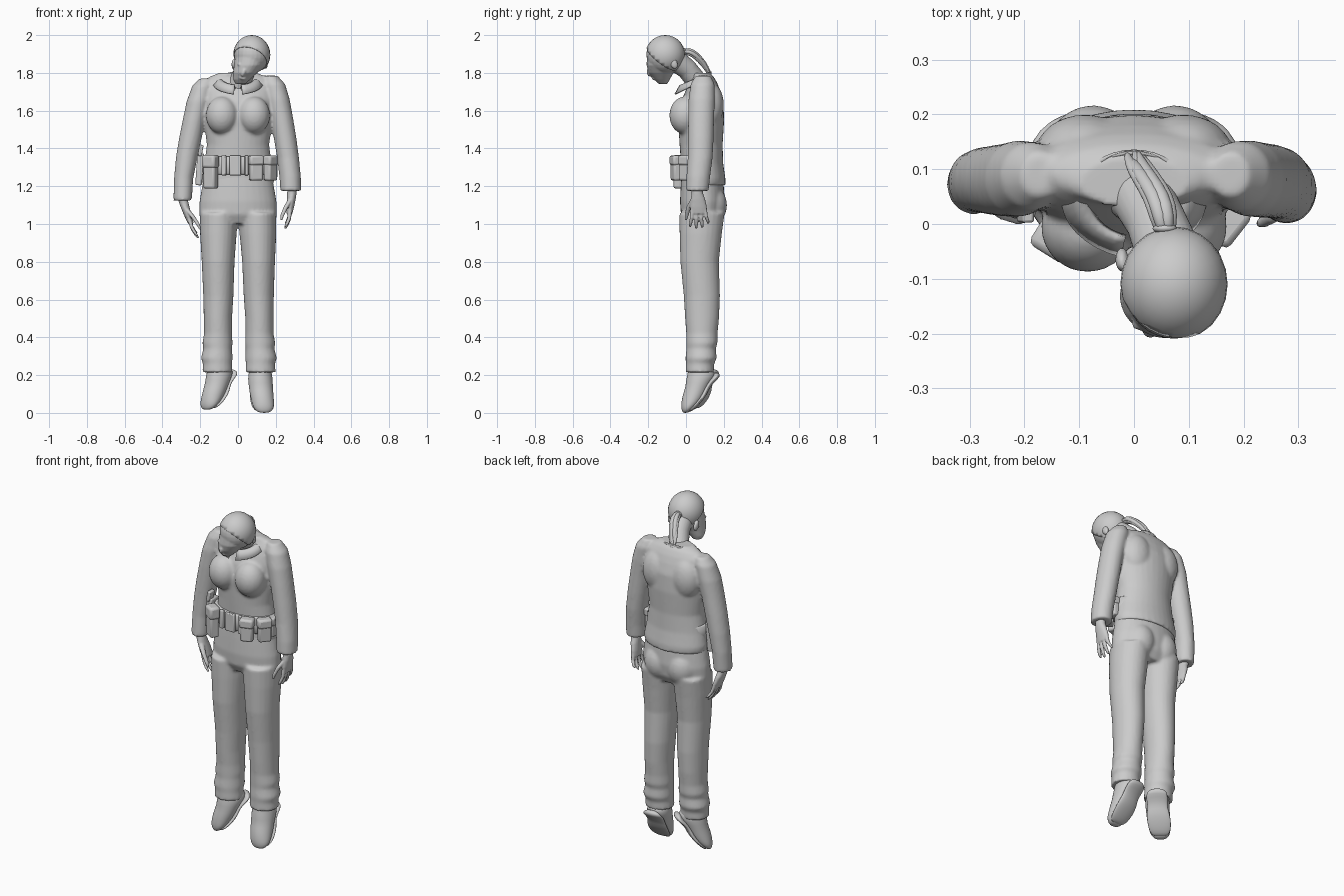
import bpy, bmesh, math
from mathutils import Vector, Matrix


def finish(bm, name, smooth=True):
    bmesh.ops.recalc_face_normals(bm, faces=bm.faces)
    me = bpy.data.meshes.new(name)
    bm.to_mesh(me)
    bm.free()
    for p in me.polygons:
        p.use_smooth = smooth
    ob = bpy.data.objects.new(name, me)
    bpy.context.collection.objects.link(ob)
    return ob


def loft(bm, rings, n=24, follow=False):
    """Closed tube through rings (x, y, z, rx, ry); follow turns rings along the path."""
    pts = [Vector(r[:3]) for r in rings]
    loops = []
    for i, (c, r) in enumerate(zip(pts, rings)):
        u, v = Vector((1, 0, 0)), Vector((0, 1, 0))
        if follow:
            t = (pts[min(i + 1, len(pts) - 1)] - pts[max(i - 1, 0)]).normalized()
            u = (u - t * u.dot(t)).normalized()
            v = t.cross(u)
        loops.append([bm.verts.new(c + u * r[3] * math.cos(2 * math.pi * k / n)
                                   + v * r[4] * math.sin(2 * math.pi * k / n)) for k in range(n)])
    for a, b in zip(loops, loops[1:]):
        for k in range(n):
            bm.faces.new((a[k], a[(k + 1) % n], b[(k + 1) % n], b[k]))
    bm.faces.new(loops[0])
    bm.faces.new(loops[-1])


def ball(bm, c, r, rot=None):
    m = Matrix.Translation(c) @ (rot or Matrix()) @ Matrix.Diagonal((*r, 1))
    bmesh.ops.create_uvsphere(bm, u_segments=24, v_segments=16, radius=1, matrix=m)


def fuse(ob, voxel, smooth=4):
    m = ob.modifiers.new("fuse", 'REMESH')
    m.mode, m.voxel_size, m.use_smooth_shade = 'VOXEL', voxel, True
    s = ob.modifiers.new("relax", 'SMOOTH')
    s.factor, s.iterations = 0.5, smooth


def box(name, loc, size, yaw=0, tilt=0):
    bm = bmesh.new()
    bmesh.ops.create_cube(bm, size=1, matrix=Matrix.Diagonal((*size, 1)))
    ob = finish(bm, name)
    ob.location = loc
    ob.rotation_euler = (0, math.radians(tilt), math.radians(yaw))
    b = ob.modifiers.new("bevel", 'BEVEL')
    b.width, b.segments = min(size) * 0.22, 2
    bpy.context.view_layer.objects.active = ob
    ob.select_set(True)
    bpy.ops.object.shade_smooth_by_angle()
    ob.select_set(False)


# Jacket: torso, bust and both sleeves
bm = bmesh.new()
loft(bm, [(0, .092, 1.205, .188, .117), (0, .092, 1.24, .192, .117), (0, .085, 1.32, .178, .112),
          (0, .08, 1.42, .165, .114), (0, .08, 1.55, .182, .122), (0, .086, 1.65, .195, .112),
          (0, .09, 1.71, .2, .09), (0, .092, 1.75, .19, .072), (0, .09, 1.78, .15, .056),
          (0, .075, 1.80, .1, .05)], 32)
for s in (-1, 1):
    ball(bm, (s * .085, -.005, 1.575), (.085, .083, .1))
    ball(bm, (s * .09, .13, 1.63), (.09, .07, .12))
loft(bm, [(-.17, .09, 1.77, .035, .04), (-.185, .088, 1.73, .058, .062), (-.21, .083, 1.65, .062, .07),
          (-.233, .08, 1.55, .06, .067), (-.253, .08, 1.45, .06, .064), (-.272, .08, 1.35, .057, .061),
          (-.288, .078, 1.24, .051, .057), (-.293, .072, 1.125, .049, .055)])
loft(bm, [(.175, .09, 1.785, .035, .04), (.19, .088, 1.74, .06, .064), (.212, .083, 1.66, .062, .07),
          (.232, .08, 1.56, .06, .069), (.25, .078, 1.45, .06, .068), (.265, .075, 1.35, .058, .066),
          (.276, .065, 1.25, .057, .063), (.279, .06, 1.175, .055, .06)])
fuse(finish(bm, "jacket"), .009)

# Trousers: hips, seat and legs with creased hems
bm = bmesh.new()
loft(bm, [(0, .085, 1.28, .175, .108), (0, .086, 1.2, .19, .114), (0, .087, 1.12, .204, .119),
          (0, .085, 1.05, .206, .112), (0, .085, 1.0, .17, .085)], 32)
leg = [(.103, .085, 1.06, .1, .12), (.105, .078, .95, .097, .112), (.107, .072, .8, .087, .102),
       (.107, .084, .62, .08, .096), (.11, .085, .5, .075, .09), (.11, .084, .42, .074, .083),
       (.113, .084, .37, .08, .083), (.112, .08, .34, .076, .078), (.117, .08, .29, .084, .083),
       (.114, .074, .26, .077, .075), (.114, .073, .215, .08, .075)]
for s in (-1, 1):
    ball(bm, (s * .075, .122, 1.1), (.09, .095, .11))
    loft(bm, [(s * x + .006 * (1.1 - z), y, z, rx, ry) for x, y, z, rx, ry in leg])
fuse(finish(bm, "trousers"), .009, 3)

# Shoes hanging toe-down, each an upper and a sole
upper = [(0, -.01, .25, .052, .055), (0, .01, .21, .062, .075), (0, .0, .18, .066, .075),
         (.002, -.015, .14, .064, .062), (.005, -.03, .1, .063, .062), (.01, -.047, .06, .06, .053),
         (.013, -.064, .03, .056, .038), (.015, -.075, .008, .04, .022), (.015, -.08, .0, .02, .01)]
sole = [(0, .085, .215, .03, .012), (0, .088, .195, .056, .022), (0, .06, .17, .058, .022),
        (.002, .032, .135, .052, .018), (.005, .02, .1, .062, .018), (.01, -.008, .06, .064, .016),
        (.013, -.04, .025, .058, .016), (.015, -.062, .005, .038, .012)]
for side, x, yaw, lift in (("left", .118, 4, 0), ("right", -.1, -42, .017)):
    for part, rings in (("shoe", upper), ("sole", sole)):
        bm = bmesh.new()
        loft(bm, [((1 if x > 0 else -1) * r[0], *r[1:]) for r in rings])
        ob = finish(bm, side + "_" + part)
        ob.location = (x, .075, lift)
        ob.rotation_euler.z = math.radians(yaw)
        ob.modifiers.new("round", 'SUBSURF').levels = 1

# Hands: wrist, palm, four fingers and a thumb, broad along y
for side, s, org, lean in (("left", 1, Vector((.287, .06, 1.19)), -.008),
                           ("right", -1, Vector((-.295, .066, 1.14)), .03)):
    bm = bmesh.new()
    P = lambda dx, dy, dz: tuple(org + Vector((lean * -dz / .1 - s * dx, dy, dz)))
    loft(bm, [(*P(0, 0, .04), .025, .03), (*P(0, 0, -.03), .025, .031), (*P(0, .003, -.06), .023, .039),
              (*P(.002, .006, -.1), .02, .045), (*P(.004, .008, -.135), .016, .043)], 16)
    for k in range(4):
        y, ln = -.026 + k * .022, (.085, .095, .09, .068)[k]
        loft(bm, [(*P(.002, y, -.11), .011, .011), (*P(.003, y * 1.15, -.12 - ln * .45), .0105, .0105),
                  (*P(.012, y * 1.4, -.12 - ln * .8), .0095, .0095),
                  (*P(.02, y * 1.45, -.12 - ln), .006, .006)], 10)
    loft(bm, [(*P(.005, -.02, -.06), .014, .016), (*P(.025, -.045, -.1), .013, .014),
              (*P(.04, -.056, -.14), .011, .011), (*P(.045, -.06, -.17), .006, .006)], 10)
    fuse(finish(bm, side + "_hand"), .0045, 2)

# Head bowed forward and to one side, with neck and face details
bm = bmesh.new()
ball(bm, (.073, -.11, 1.898), (.093, .1, .1))
loft(bm, [(.07, -.112, 1.89, .086, .095), (.058, -.122, 1.84, .08, .087), (.038, -.132, 1.8, .064, .066),
          (.02, -.128, 1.765, .045, .042), (.012, -.122, 1.742, .026, .024)], 24)
loft(bm, [(0, .075, 1.7, .075, .065), (.018, .045, 1.77, .058, .056), (.04, .005, 1.82, .055, .055),
          (.065, -.06, 1.87, .06, .06)], 24, True)
ball(bm, (.03, -.192, 1.805), (.013, .016, .026), Matrix.Rotation(.35, 4, 'Y'))
ball(bm, (.022, -.17, 1.772), (.021, .012, .008), Matrix.Rotation(.3, 4, 'Y'))
for x, z in ((.012, 1.843), (.078, 1.825)):
    ball(bm, (x, -.182, z), (.018, .013, .008), Matrix.Rotation(.3, 4, 'Y'))
for x, z in ((-.022, 1.845), (.146, 1.85)):
    ball(bm, (x, -.065, z), (.012, .02, .03), Matrix.Rotation(.4, 4, 'X'))
fuse(finish(bm, "head"), .005, 2)

# Hair cap cut along the hairline
bm = bmesh.new()
ball(bm, (.073, -.11, 1.896), (.098, .105, .104))
bmesh.ops.bisect_plane(bm, geom=bm.verts[:] + bm.edges[:] + bm.faces[:], plane_co=(.065, -.11, 1.862),
                       plane_no=(.3, .6, .8), clear_inner=True)
finish(bm, "hair_cap").modifiers.new("thickness", 'SOLIDIFY').thickness = .008

# Ponytail of loose strands
bm = bmesh.new()
for k in range(7):
    a = k * 2 * math.pi / 6
    dx, dz = (.014 * math.cos(a), .011 * math.sin(a)) if k < 6 else (0, 0)
    e = .008 * math.sin(k * 2.3)
    loft(bm, [(.058 + dx * .5, -.02, 1.91 + dz * .5, .01, .01), (.054 + dx, .015, 1.916 + dz, .014, .012),
              (.045 + dx, .05, 1.895 + dz, .015, .013), (.022 + dx, .085, 1.86 + dz, .014, .012),
              (.005 + dx, .113, 1.82 + dz, .011, .009), (dx, .128 + e, 1.785 + e, .003, .003)], 10, True)
finish(bm, "ponytail").modifiers.new("round", 'SUBSURF').levels = 1
bm = bmesh.new()
ball(bm, (.056, -.008, 1.912), (.022, .01, .02))
finish(bm, "hair_tie")

# Turned-down collar, open at the front with pointed tips
bm = bmesh.new()
rows, n = [], 32
for k in range(n + 1):
    a = math.radians(-80 + 340 * k / n)
    c, s = math.cos(a), math.sin(a)
    f = (1 - s) / 2
    tip = max(0, 1 - min(k, n - k) / 6) * .012
    rows.append([bm.verts.new(p) for p in (
        (.08 * c, .055 + .075 * s, 1.775 - .06 * f), (.088 * c, .054 + .08 * s, 1.808 - .07 * f),
        (.105 * c, .05 + .086 * s, 1.803 - .068 * f),
        (.132 * c, .04 + (.09 + tip) * s, 1.775 - .075 * f - tip))])
for a, b in zip(rows, rows[1:]):
    for j in range(3):
        bm.faces.new((a[j], b[j], b[j + 1], a[j + 1]))
finish(bm, "collar").modifiers.new("thickness", 'SOLIDIFY').thickness = .008

# Belt with buckle, pouches and holster
bm = bmesh.new()
loft(bm, [(0, .07, z, .186 + d, .115 + d) for z, d in ((1.262, -.006), (1.268, 0), (1.352, 0), (1.358, -.006))], 40)
finish(bm, "belt")
box("buckle", (-.015, -.05, 1.31), (.06, .02, .105))
for name, x, y, z, w, d, h, yaw in (("front_pouch", .095, -.05, 1.295, .07, .05, .13, 18),
                                    ("side_pouch", .172, .0, 1.295, .07, .045, .13, 52),
                                    ("long_pouch", -.145, -.03, 1.275, .07, .05, .175, -32),
                                    ("rear_pouch", .192, .06, 1.3, .06, .03, .11, 85)):
    box(name, (x, y, z), (w, d, h), yaw)
    box(name + "_flap", (x, y, z + h * .32), (w + .008, d + .01, h * .4), yaw)
box("belt_loop", (-.075, -.042, 1.31), (.025, .02, .105), -14)
box("belt_loop", (.045, -.046, 1.31), (.02, .02, .105), 8)
box("holster", (-.203, .045, 1.29), (.035, .07, .17), 0, 4)
box("holster_grip", (-.198, .025, 1.39), (.022, .045, .06), 0, 10)
